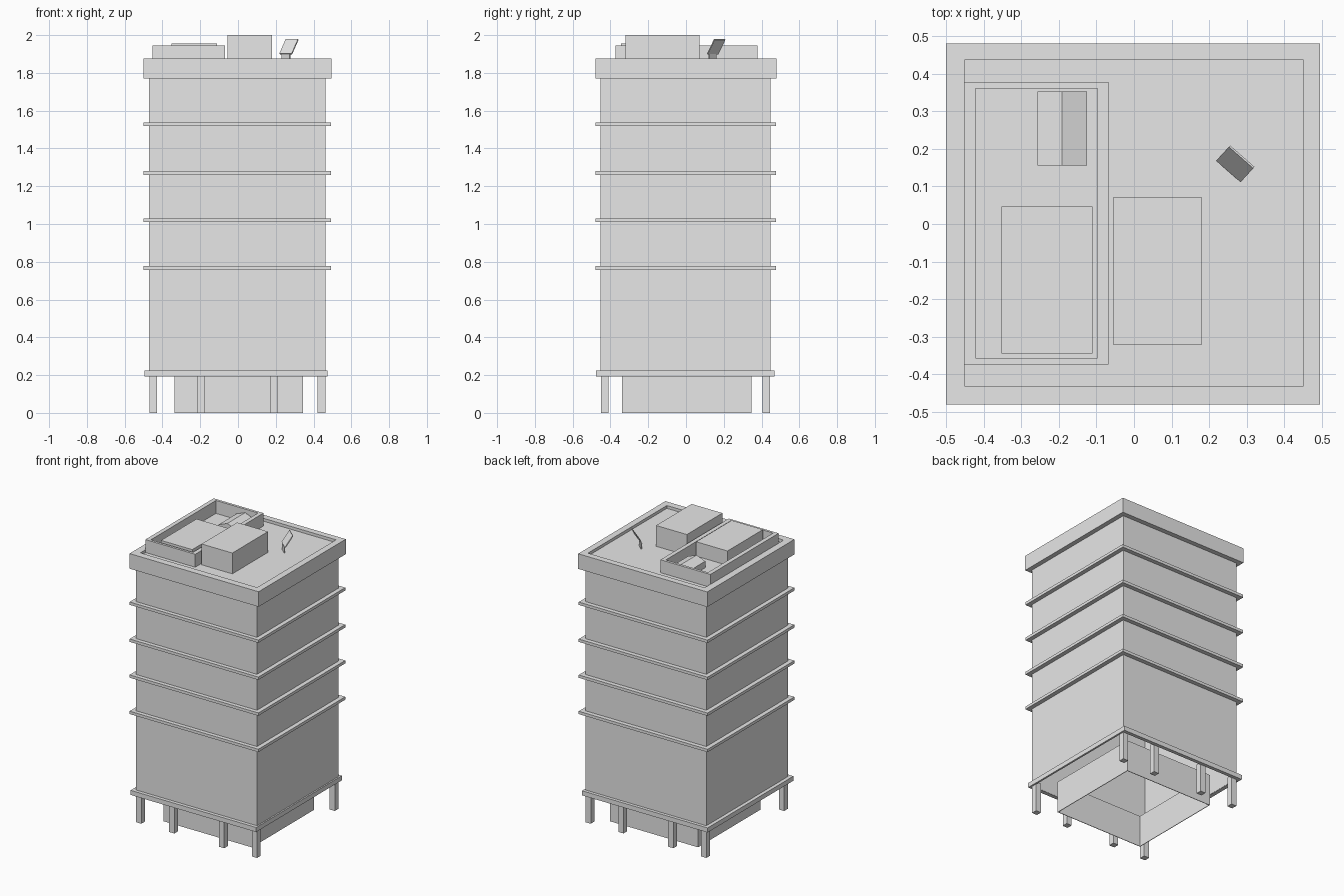
import bpy
import bmesh
from mathutils import Vector

default = bpy.data.objects.get("Cube")
if default:
    bpy.data.objects.remove(default, do_unlink=True)

GREY = (0.8, 0.8, 0.8, 1.0)
grey = bpy.data.materials.new("light_grey")
grey.use_nodes = True
grey.diffuse_color = GREY
grey.node_tree.nodes["Principled BSDF"].inputs["Base Color"].default_value = GREY


def finish(name, bm):
    bmesh.ops.recalc_face_normals(bm, faces=bm.faces)
    mesh = bpy.data.meshes.new(name)
    bm.to_mesh(mesh)
    bm.free()
    mesh.materials.append(grey)
    obj = bpy.data.objects.new(name, mesh)
    bpy.context.collection.objects.link(obj)
    return obj


def corners(rect, z):
    x0, x1, y0, y1 = rect
    return [Vector(c) for c in ((x0, y0, z), (x1, y0, z), (x1, y1, z), (x0, y1, z))]


def box(name, rect, z0, z1):
    bm = bmesh.new()
    low = [bm.verts.new(c) for c in corners(rect, z0)]
    high = [bm.verts.new(c) for c in corners(rect, z1)]
    bm.faces.new(low)
    bm.faces.new(high)
    for i in range(4):
        j = (i + 1) % 4
        bm.faces.new((low[i], low[j], high[j], high[i]))
    return finish(name, bm)


def ring(name, outer, inner, z0, z1):
    """Rectangular frame with a hole through it."""
    bm = bmesh.new()
    loops = [[bm.verts.new(c) for c in corners(r, z)]
             for r, z in ((outer, z0), (outer, z1), (inner, z1), (inner, z0))]
    for k in range(4):
        a, b = loops[k], loops[(k + 1) % 4]
        for i in range(4):
            j = (i + 1) % 4
            bm.faces.new((a[i], a[j], b[j], b[i]))
    return finish(name, bm)


def inset(rect, t):
    return (rect[0] + t, rect[1] - t, rect[2] + t, rect[3] - t)


def plate(name, points, thickness):
    """Thin flat panel through four points."""
    bm = bmesh.new()
    bm.faces.new([bm.verts.new(p) for p in points])
    obj = finish(name, bm)
    solid = obj.modifiers.new("thickness", "SOLIDIFY")
    solid.thickness = thickness
    solid.offset = 0
    return obj


BODY = (-0.47, 0.463, -0.452, 0.447)
LEDGE = (-0.5, 0.493, -0.48, 0.477)
CORE = (-0.335, 0.345, -0.34, 0.346)
BASE = 0.193
DECK = 1.855

# Ground floor: hollow core and two rows of four pillars
ring("ground_floor_core", CORE, inset(CORE, 0.004), 0, 0.22)
for row, y in (("front", -0.431), ("back", 0.426)):
    for n, x in enumerate((-0.449, -0.195, 0.189, 0.442)):
        box(f"{row}_pillar_{n + 1}", (x - 0.02, x + 0.02, y - 0.02, y + 0.02), 0, 0.21)

# Tower walls and the ledges around them
ring("tower_walls", BODY, inset(BODY, 0.004), BASE + 0.002, 1.79)
ring("base_ledge", (-0.495, 0.473, -0.476, 0.469), inset(BODY, 0.003), BASE, 0.225)
for n, z in enumerate((0.757, 1.01, 1.26, 1.518)):
    ring(f"floor_ledge_{n + 1}", LEDGE, inset(BODY, 0.003), z, z + 0.02)

# Roof deck and parapet
ROOF = (-0.5, 0.495, -0.48, 0.48)
DECK_EDGE = (-0.45, 0.45, -0.432, 0.437)
box("roof_deck", inset(ROOF, 0.01), 1.772, DECK)
ring("roof_parapet", ROOF, DECK_EDGE, 1.77, 1.875)

# Rooftop plant enclosure and units
ring("plant_enclosure", (-0.452, -0.068, -0.374, 0.378),
     (-0.422, -0.097, -0.357, 0.36), DECK - 0.01, 1.945)
box("plant_unit", (-0.352, -0.111, -0.345, 0.046), DECK - 0.01, 1.955)
box("stair_house", (-0.056, 0.181, -0.321, 0.071), DECK - 0.01, 2.0)

# Small gabled skylight inside the enclosure
skylight = box("skylight", (-0.257, -0.125, 0.155, 0.352), DECK - 0.01, 1.9)
bm = bmesh.new()
bm.from_mesh(skylight.data)
top_ends = [e for e in bm.edges
            if all(v.co.z > 1.89 for v in e.verts)
            and abs(e.verts[0].co.y - e.verts[1].co.y) < 0.01]
split = bmesh.ops.subdivide_edges(bm, edges=top_ends, cuts=1)
for v in split["geom_inner"]:
    if isinstance(v, bmesh.types.BMVert):
        v.co.z = 1.925
bm.to_mesh(skylight.data)
bm.free()

# Tilted panel on a thin upright
left, right = Vector((0.22, 0.17, 1.9)), Vector((0.285, 0.113, 1.9))
lean = Vector((0.034, 0.037, 0.077))
plate("roof_panel", (left, right, right + lean, left + lean), 0.006)
a, b = left.lerp(right, 0.2), left.lerp(right, 0.85)
drop = Vector((0, 0, DECK - 1.9))
plate("panel_upright", (a + drop, b + drop, b, a), 0.006)
